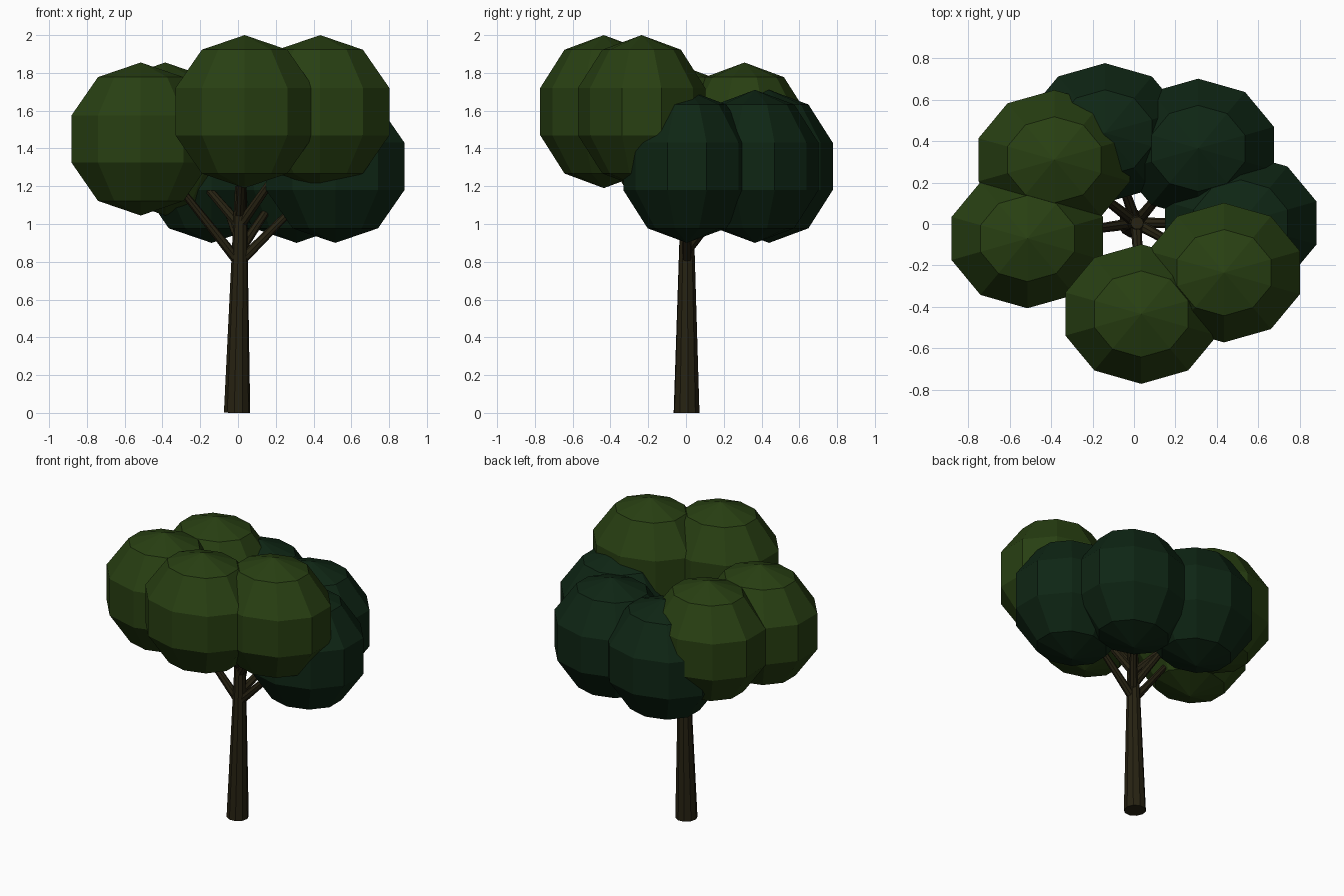
import bpy, bmesh, math
from mathutils import Vector, Matrix

if "Cube" in bpy.data.objects:
    bpy.data.objects.remove(bpy.data.objects["Cube"])


def material(name, color):
    m = bpy.data.materials.new(name)
    m.diffuse_color = (*color, 1)
    m.use_nodes = True
    m.node_tree.nodes["Principled BSDF"].inputs["Base Color"].default_value = m.diffuse_color
    return m


LIGHT = material("light_leaf_green", (0.021, 0.050, 0.006))
DARK = material("dark_leaf_green", (0.0045, 0.019, 0.007))
BARK = material("bark_brown", (0.020, 0.016, 0.006))


def add_object(name, bm, mat):
    mesh = bpy.data.meshes.new(name)
    bm.to_mesh(mesh)
    bm.free()
    mesh.materials.append(mat)
    obj = bpy.data.objects.new(name, mesh)
    bpy.context.collection.objects.link(obj)
    return obj


def leaf_clump(name, centre, mat):
    # ten-sided faceted ball, slightly narrower front to back
    bm = bmesh.new()
    bmesh.ops.create_uvsphere(bm, u_segments=10, v_segments=5, radius=0.405)
    bmesh.ops.scale(bm, vec=(1, 0.875, 1), verts=bm.verts)
    bmesh.ops.translate(bm, vec=centre, verts=bm.verts)
    add_object(name, bm, mat)


def limb(name, start, end, r1, r2, sides):
    # tapered round timber between two points
    a, b = Vector(start), Vector(end)
    d = b - a
    bm = bmesh.new()
    bmesh.ops.create_cone(bm, cap_ends=True, segments=sides,
                          radius1=r1, radius2=r2, depth=d.length)
    turn = d.to_track_quat('Z', 'Y').to_matrix().to_4x4()
    bmesh.ops.transform(bm, matrix=Matrix.Translation((a + b) / 2) @ turn,
                        verts=bm.verts)
    add_object(name, bm, BARK)


# Trunk, leaning very slightly
limb("trunk", (-0.005, 0.003, 0), (0.015, 0.005, 1.20), 0.070, 0.031, 10)

# Leaf clumps, each carried by a branch: centre, colour, branch fork height
clumps = [
    ("front", (0.035, -0.435, 1.595), LIGHT, 1.04),
    ("front_right", (0.435, -0.235, 1.595), LIGHT, 0.99),
    ("left", (-0.515, -0.07, 1.45), LIGHT, 0.79),
    ("back_left", (-0.385, 0.31, 1.45), LIGHT, 0.99),
    ("back", (-0.14, 0.44, 1.305), DARK, 0.90),
    ("back_right", (0.31, 0.365, 1.305), DARK, 0.86),
    ("right", (0.515, 0.005, 1.305), DARK, 0.80),
]
for name, centre, mat, fork in clumps:
    leaf_clump(name + "_leaves", centre, mat)
    start = Vector((0.01, 0.005, fork))
    limb(name + "_branch", start, start.lerp(Vector(centre), 0.7), 0.028, 0.017, 8)
